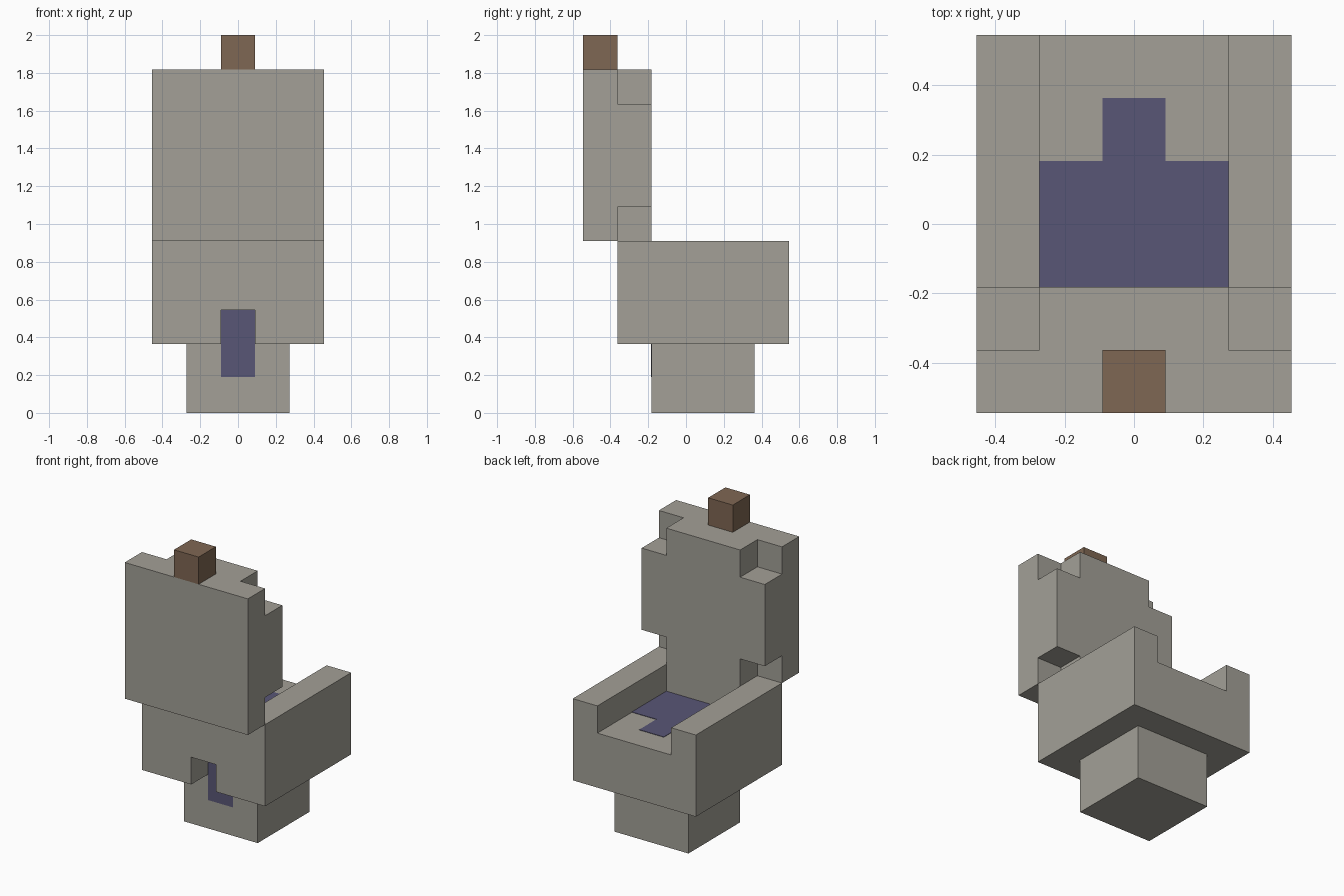
import bpy
import bmesh

cube = bpy.data.objects.get("Cube")
if cube:
    bpy.data.objects.remove(cube, do_unlink=True)

U = 2 / 11  # one block


def srgb(*rgb):
    return tuple(((c / 255 + 0.055) / 1.055) ** 2.4 for c in rgb) + (1.0,)


def material(name, color):
    m = bpy.data.materials.new(name)
    m.use_nodes = True
    m.diffuse_color = color
    bsdf = m.node_tree.nodes["Principled BSDF"]
    bsdf.inputs["Base Color"].default_value = color
    bsdf.inputs["Roughness"].default_value = 0.8
    return m


stone = material("warm grey stone", srgb(163, 160, 151))
water = material("slate blue water", srgb(89, 86, 118))
wood = material("brown wood", srgb(127, 103, 83))


def extrude(name, profile, start, end, axis, mat):
    """Extrude a closed profile, in block units, along y (xz points) or z (xy points)."""
    bm = bmesh.new()
    place = (lambda a, b, d: (a * U, d * U, b * U)) if axis == "y" else (lambda a, b, d: (a * U, b * U, d * U))
    face = bm.faces.new([bm.verts.new(place(a, b, start)) for a, b in profile])
    new = bmesh.ops.extrude_face_region(bm, geom=[face])["geom"]
    shift = place(0, 0, end - start)
    bmesh.ops.translate(bm, vec=shift, verts=[g for g in new if isinstance(g, bmesh.types.BMVert)])
    bmesh.ops.recalc_face_normals(bm, faces=bm.faces)
    mesh = bpy.data.meshes.new(name)
    bm.to_mesh(mesh)
    bm.free()
    mesh.materials.append(mat)
    obj = bpy.data.objects.new(name, mesh)
    bpy.context.collection.objects.link(obj)
    return obj


def mirrored(half):
    """Close a right-hand half outline by reflecting it across x = 0."""
    return half + [(-a, b) for a, b in reversed(half)]


# Foot under the bowl
extrude("pedestal", mirrored([(1.5, -1), (1.5, 2)]), 0, 2, "z", stone)

# Bowl with raised side rims, open at the end
extrude("bowl", mirrored([(2.5, 2), (2.5, 5), (1.5, 5), (1.5, 4)]), -1, 3, "y", stone)

# Bowl end wall with a drain notch, rising into the stepped inner panel
extrude("inner_panel", mirrored([(0.5, 3), (0.5, 2), (2.5, 2), (2.5, 5), (1.5, 5), (1.5, 6),
                                 (2.5, 6), (2.5, 9), (1.5, 9), (1.5, 10)]), -2, -1, "y", stone)

# Upright outer slab and its knob
extrude("outer_slab", mirrored([(2.5, 5), (2.5, 10)]), -3, -2, "y", stone)
extrude("knob", mirrored([(0.5, 10), (0.5, 11)]), -3, -2, "y", wood)

# Thin painted plates: water in the bowl and the stain in the drain notch
extrude("bowl_water", mirrored([(1.5, -1), (1.5, 1), (0.5, 1), (0.5, 2)]), 4, 4.015, "z", water)
extrude("drain_water", mirrored([(0.5, 1.05), (0.5, 3)]), -1.015, -1, "y", water)
